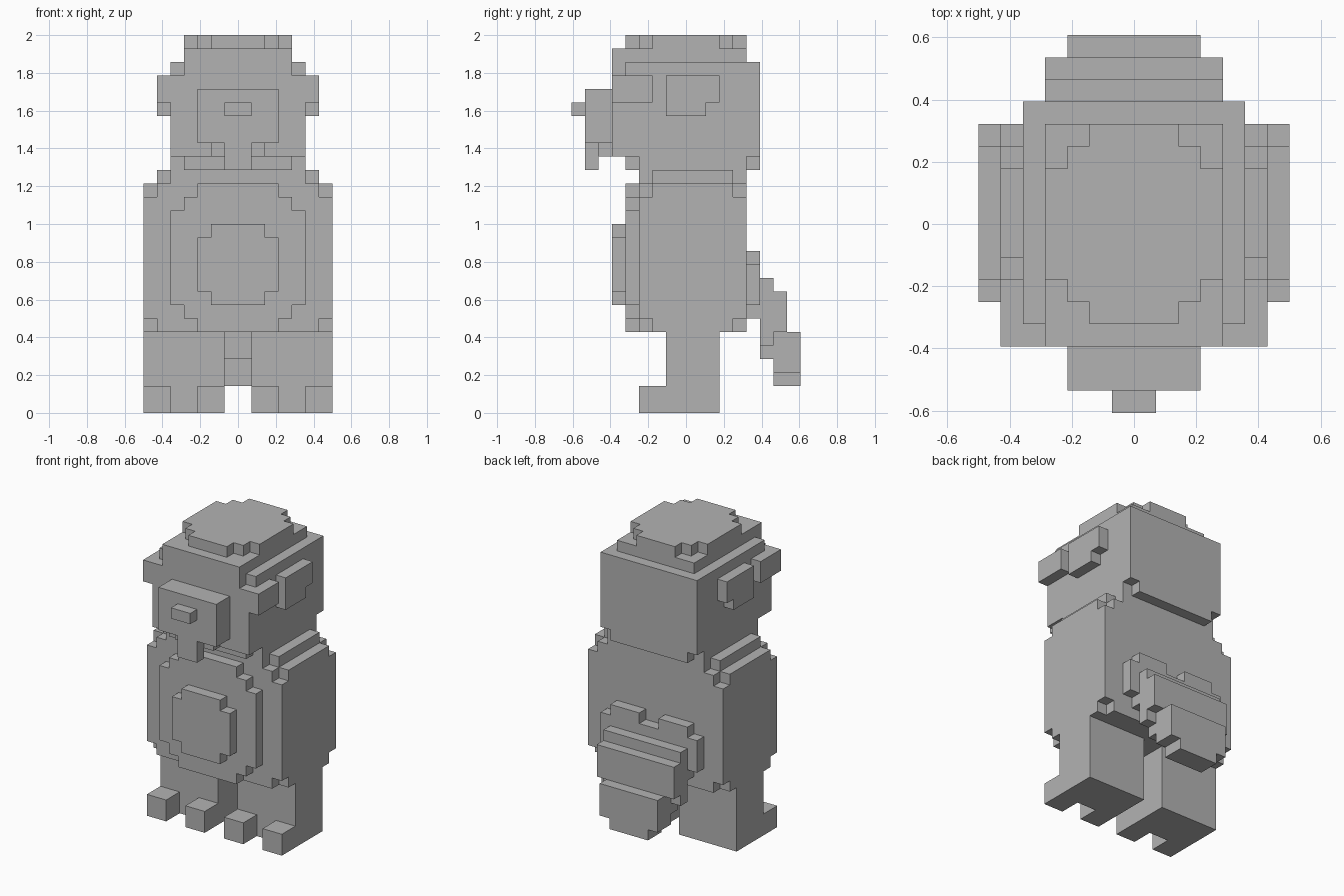
import bpy, bmesh
from itertools import product
from mathutils import Vector

cube = bpy.data.objects.get("Cube")
if cube:
    bpy.data.objects.remove(cube, do_unlink=True)

U = 1 / 14          # size of one block
HALF = 8.5          # half the depth in blocks

grey = bpy.data.materials.new("plain grey")
grey.use_nodes = True
GREY = (0.45, 0.45, 0.45, 1)
grey.diffuse_color = GREY
grey.node_tree.nodes["Principled BSDF"].inputs["Base Color"].default_value = GREY


def cells(x0, x1, y0, y1, z0, z1):
    """Unit cells in a box; y is counted in blocks from the front."""
    return set(product(range(x0, x1), range(y0, y1), range(z0, z1)))


def mid(w, y0, y1, z0, z1):
    """Box centred on x with half width w."""
    return cells(-w, w, y0, y1, z0, z1)


def mirrored(s):
    return s | {(-1 - x, y, z) for x, y, z in s}


def build(name, filled):
    """Make the outer skin of a set of cells."""
    bm = bmesh.new()
    verts = {}

    def vert(p):
        if p not in verts:
            verts[p] = bm.verts.new(Vector((p[0], p[1] - HALF, p[2])) * U)
        return verts[p]

    for c in filled:
        for axis, side in product(range(3), (0, 1)):
            n = list(c)
            n[axis] += 2 * side - 1
            if tuple(n) in filled:
                continue
            a, b = (axis + 1) % 3, (axis + 2) % 3
            ring = []
            for da, db in ((0, 0), (1, 0), (1, 1), (0, 1)):
                p = list(c)
                p[axis] += side
                p[a] += da
                p[b] += db
                ring.append(vert(tuple(p)))
            bm.faces.new(ring if side else ring[::-1])
    mesh = bpy.data.meshes.new(name)
    bm.to_mesh(mesh)
    bm.free()
    mesh.materials.append(grey)
    obj = bpy.data.objects.new(name, mesh)
    bpy.context.collection.objects.link(obj)
    return obj


# Torso with its eight corner blocks removed
corners = {(x, y, z) for x in (-7, 6) for y in (5, 12) for z in (6, 16)}
build("torso", mid(7, 5, 13, 6, 17) - corners)
build("shoulders", mid(6, 6, 12, 17, 18) | mid(5, 5, 13, 17, 18))

# Stepped belly plates
build("belly_outer", mid(5, 4, 5, 8, 15) | mid(4, 4, 5, 7, 16) | mid(3, 4, 5, 6, 17))
build("belly_inner", mid(3, 3, 4, 9, 13) | mid(2, 3, 4, 8, 14))

# Legs, each with two toes
for name, flip in (("left_leg", False), ("right_leg", True)):
    leg = cells(1, 7, 7, 11, 0, 6)
    for x in (1, 5):
        leg |= cells(x, x + 2, 5, 7, 0, 2)
    if flip:
        leg = {(-1 - x, y, z) for x, y, z in leg}
    build(name, leg)

# Head: main block, chin layer and trimmed brow corners
head = mid(5, 3, 14, 19, 26) - {(-5, 3, 25), (4, 3, 25)}
head |= mid(5, 5, 13, 18, 19) | mid(4, 4, 14, 18, 19)
build("head", head)
build("crown_lower", mid(4, 3, 13, 26, 27))
build("crown_upper", mid(4, 6, 11, 27, 28) | mid(3, 5, 12, 27, 28) | mid(2, 4, 13, 27, 28))

# Cheek tufts and ears on both sides
build("brow_tufts", mirrored(cells(5, 6, 3, 6, 23, 25)))
build("ears", mirrored(cells(5, 6, 7, 11, 23, 25) | cells(5, 6, 7, 10, 22, 23)))

# Face
build("muzzle", mid(3, 1, 3, 20, 24))
build("nose", mid(1, 0, 1, 22, 23))
build("jaw", mid(2, 2, 3, 19, 20))
build("tongue", mid(1, 1, 2, 18, 20))

# Tail, stepping back and down
build("tail_base", (mid(5, 13, 14, 8, 11) | mid(4, 13, 14, 7, 12)) - mid(1, 13, 14, 11, 12))
build("tail_middle", mid(4, 14, 15, 5, 10) | mid(3, 14, 15, 4, 10))
build("tail_back", mid(4, 15, 16, 6, 9) | mid(3, 15, 16, 3, 9) | mid(2, 15, 16, 2, 9))
build("tail_tip", mid(3, 16, 17, 3, 6) | mid(2, 16, 17, 2, 6))
